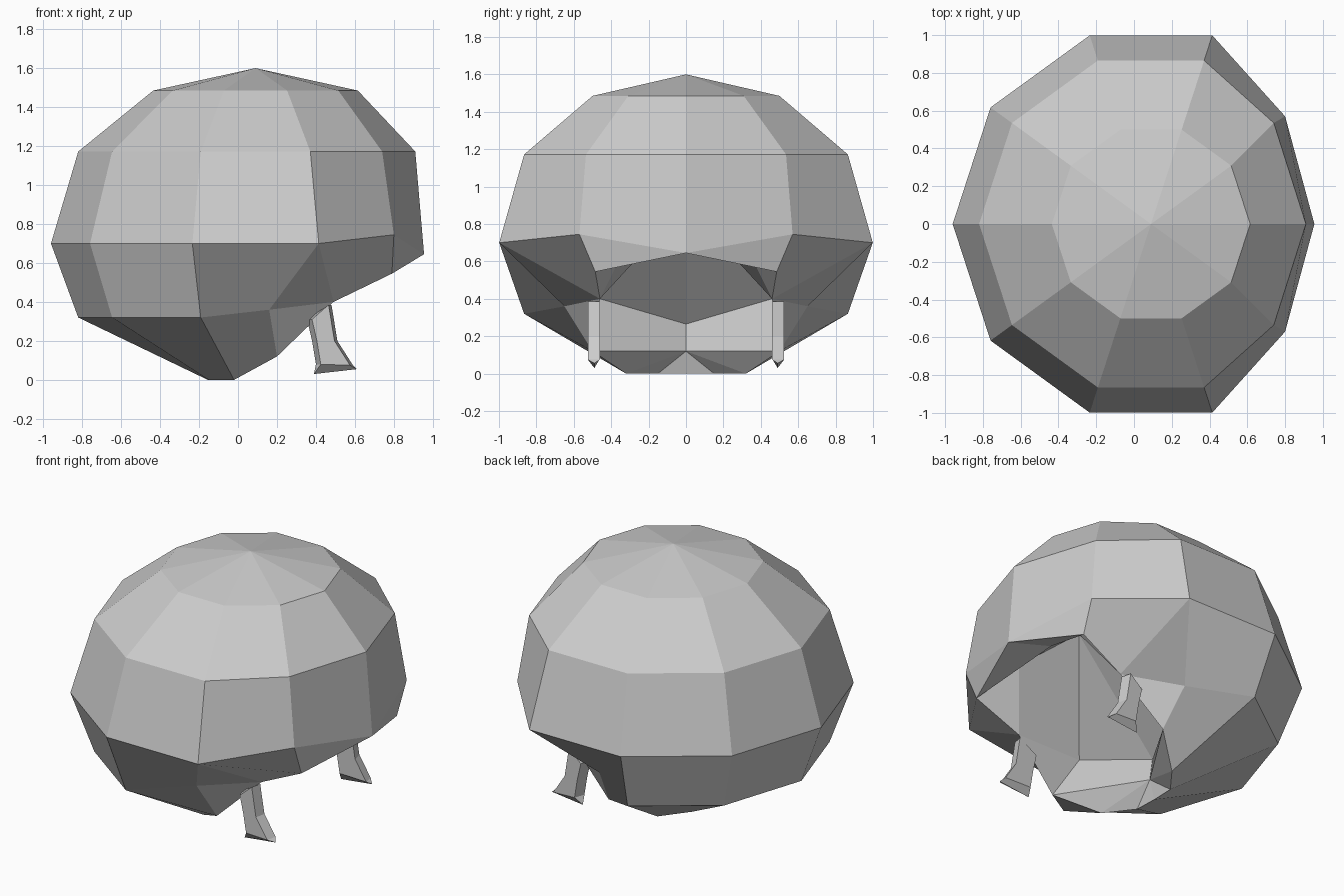
import bpy, bmesh, math
from mathutils import Vector

if "Cube" in bpy.data.objects:
    bpy.data.objects.remove(bpy.data.objects["Cube"])

CX = 0.09


def half_mesh(name, faces):
    """Build the +y half from polygons of points, then mirror it across y."""
    bm = bmesh.new()
    for f in faces:
        bm.faces.new([bm.verts.new(p) for p in f])
    bmesh.ops.remove_doubles(bm, verts=bm.verts, dist=1e-4)
    bmesh.ops.recalc_face_normals(bm, faces=bm.faces)
    me = bpy.data.meshes.new(name)
    bm.to_mesh(me)
    bm.free()
    ob = bpy.data.objects.new(name, me)
    bpy.context.collection.objects.link(ob)
    m = ob.modifiers.new("Mirror", 'MIRROR')
    m.use_axis = (False, True, False)
    m.merge_threshold = 0.001
    return ob


def ring(r, z):
    """Half of a ten-sided ring, from the face side (0) to the nape (5)."""
    return [Vector((CX + r * math.cos(i * math.pi / 5),
                    r * math.sin(i * math.pi / 5) if i < 5 else 0, z)) for i in range(6)]


# Rounded dome of hair, face side pulled back
top = Vector((CX, 0, 1.6))
r1, r2, r3, r4 = ring(0.525, 1.485), ring(0.91, 1.172), ring(1.05, 0.70), ring(0.91, 0.32)
r2[0].x, r2[1].x = 0.91, 0.74
r3[0] = Vector((0.955, 0, 0.645))
r3[1] = Vector((0.80, 0.57, 0.745))
dome = [[top, r1[i], r1[i + 1]] for i in range(5)]
for a, b in ((r1, r2), (r2, r3)):
    dome += [[a[i], b[i], b[i + 1], a[i + 1]] for i in range(5)]
dome += [[r3[i], r4[i], r4[i + 1], r3[i + 1]] for i in (3, 4)]

# Rim of the face opening and the nape
brow = Vector((0.79, 0.485, 0.545))
ear = Vector((0.49, 0.46, 0.40))
dent = Vector((0.16, 0.65, 0.36))
side = Vector((0.20, 0.50, 0.12))
nape = [Vector((-0.02, 0.32, 0)), Vector((-0.15, 0.15, 0)), Vector((-0.155, 0, 0))]
sides = [[r3[3], r4[3], dent, r3[2]], [r3[2], dent, ear],
         [r3[2], ear, brow, r3[1]], [r3[1], brow, r3[0]],
         [r4[3], nape[0], side, dent], [dent, side, ear],
         [r4[3], r4[4], nape[1], nape[0]], [r4[4], r4[5], nape[2], nape[1]]]

# Hollow that fits over a head
low = Vector((-0.12, 0, 0.12))
back = Vector((-0.14, 0, 0.265))
corner = Vector((0.03, 0.46, 0.40))
fringe = Vector((0.63, 0.29, 0.74))
fringe_mid = Vector((0.63, 0, 0.74))
peak = Vector((0.42, 0, 0.90))
hollow = [[low, side, nape[0]], [low, nape[0], nape[1]], [low, nape[1], nape[2]],
          [side, low, back, corner], [side, corner, ear],
          [corner, back, peak], [ear, corner, peak, fringe],
          [fringe, peak, fringe_mid], [ear, fringe, brow],
          [brow, fringe, fringe_mid, r3[0]]]
half_mesh("hair_cap", dome + sides + hollow)

# Sideburn locks: sections of (back x, z, front x, z), ending in a ridge
sections = [(0.355, 0.31, 0.48, 0.385), (0.38, 0.20, 0.51, 0.20), (0.40, 0.08, 0.59, 0.075)]
rows = []
for bx, bz, fx, fz in sections:
    rows.append([Vector((bx, 0.46, bz)), Vector((fx, 0.46, fz)),
                 Vector((fx - 0.015, 0.525, fz)), Vector((bx + 0.025, 0.525, bz))])
tip_b, tip_f = Vector((0.39, 0.49, 0.03)), Vector((0.61, 0.49, 0.055))
rows.append([tip_b, tip_f, tip_f, tip_b])
lock = [rows[0]]
for a, b in zip(rows, rows[1:]):
    for i in range(4):
        j = (i + 1) % 4
        quad = [a[i], b[i], b[j], a[j]]
        lock.append(quad if b[i] != b[j] else [a[i], b[i], a[j]])
half_mesh("sideburn_locks", lock)
